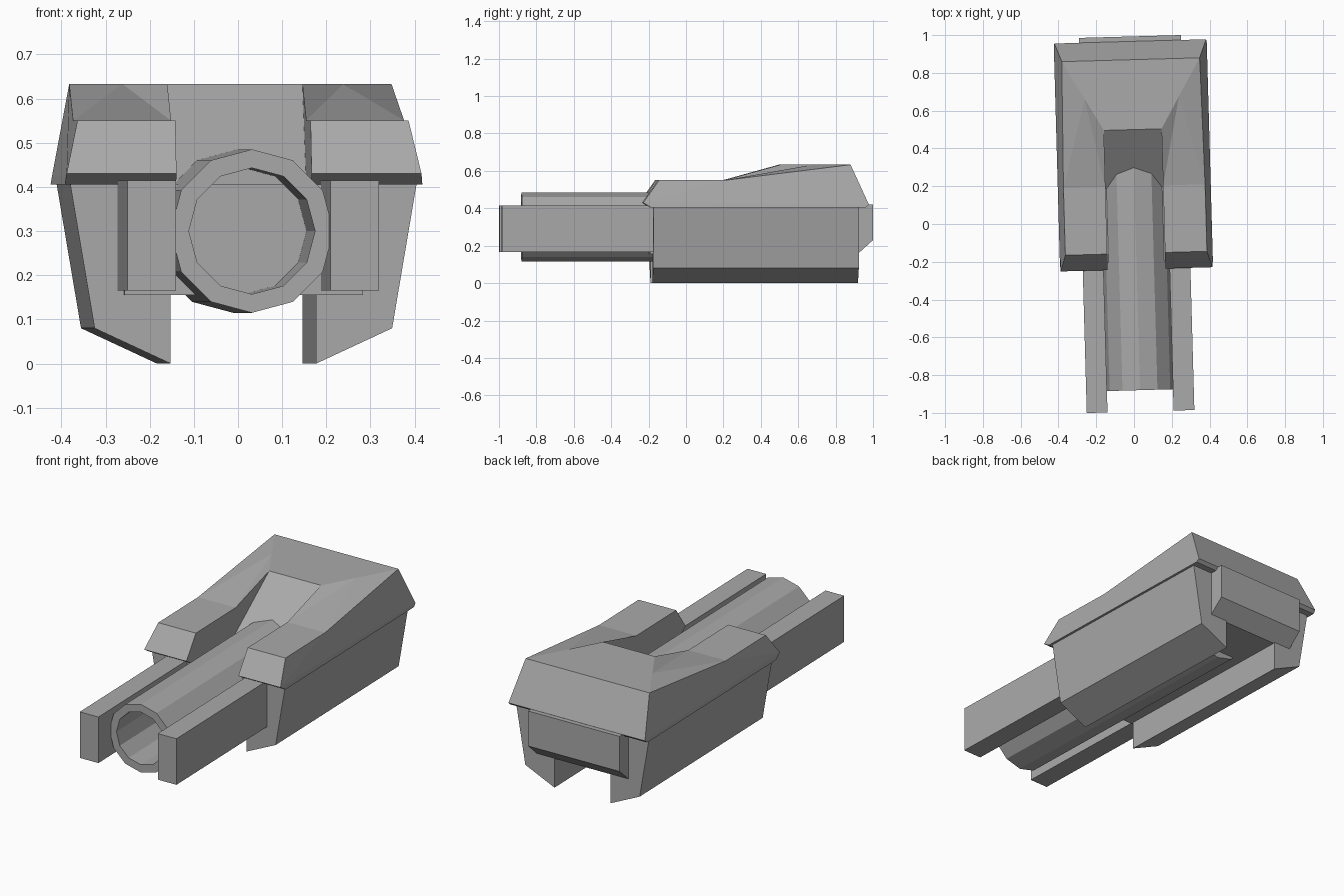
import bpy, bmesh, math

YAW = 0.028        # the whole model is turned slightly
SHIFT = 0.007

cube = bpy.data.objects.get("Cube")
if cube:
    bpy.data.objects.remove(cube, do_unlink=True)

grey = bpy.data.materials.new("plain grey")
grey.use_nodes = True
colour = (0.4, 0.4, 0.4, 1)
grey.diffuse_color = colour
grey.node_tree.nodes["Principled BSDF"].inputs["Base Color"].default_value = colour


def add_part(name, verts, faces, mirror=False):
    """Make a flat shaded part, optionally mirrored left to right."""
    bm = bmesh.new()
    vs = [bm.verts.new(v) for v in verts]
    for f in faces:
        bm.faces.new([vs[i] for i in f])
    bmesh.ops.recalc_face_normals(bm, faces=bm.faces)
    if mirror:
        geom = bm.verts[:] + bm.edges[:] + bm.faces[:]
        bmesh.ops.mirror(bm, geom=geom, axis='X', merge_dist=0.0005)
        bmesh.ops.recalc_face_normals(bm, faces=bm.faces)
    mesh = bpy.data.meshes.new(name)
    bm.to_mesh(mesh)
    bm.free()
    mesh.materials.append(grey)
    obj = bpy.data.objects.new(name, mesh)
    obj.rotation_euler.z = YAW
    obj.location.x = SHIFT
    bpy.context.collection.objects.link(obj)
    return obj


def loft(name, rings, caps=True):
    """Join equal sized rings of points into a skin."""
    n = len(rings[0])
    faces = [(r * n + i, r * n + (i + 1) % n, (r + 1) * n + (i + 1) % n, (r + 1) * n + i)
             for r in range(len(rings) - 1) for i in range(n)]
    if caps:
        faces += [tuple(range(n)), tuple(range((len(rings) - 1) * n, len(rings) * n))]
    return add_part(name, [p for ring in rings for p in ring], faces)


# Upper hull: two forward arms, a raised rear deck and a sloped notch
IN, OUT, DECK, ARM, BASE = 0.153, 0.375, 0.633, 0.55, 0.405
hull = {
    "arm_in": (IN, 0.2, ARM), "arm_out": (OUT, 0.2, ARM),
    "deck_back": (0.365, 0.87, DECK), "deck_mid": (0.25, 0.67, DECK), "deck_in": (IN, 0.5, DECK),
    "nose_out": (OUT, -0.155, ARM), "nose_in": (IN, -0.155, ARM),
    "tip_out": (0.402, -0.24, 0.43), "tip_in": (IN, -0.24, 0.43),
    "low_out": (0.405, -0.2, BASE), "low_in": (IN, -0.2, BASE),
    "rear_tip": (0.402, 0.967, 0.42), "rear_low": (0.405, 0.95, BASE),
    "mid_deck_back": (0, 0.87, DECK), "mid_deck": (0, 0.5, DECK),
    "mid_notch": (0, 0.19, BASE), "notch": (IN, 0.19, BASE),
    "mid_rear_tip": (0, 0.967, 0.42), "mid_rear_low": (0, 0.95, BASE),
}
hull_faces = [
    "arm_in nose_in nose_out arm_out", "arm_in deck_mid deck_in",
    "arm_in arm_out deck_mid", "arm_out deck_back deck_mid",
    "deck_in deck_mid deck_back mid_deck_back mid_deck",
    "low_in tip_in nose_in arm_in deck_in notch",
    "notch deck_in mid_deck mid_notch",
    "tip_in tip_out nose_out nose_in", "low_in low_out tip_out tip_in",
    "low_out rear_low rear_tip tip_out", "tip_out arm_out nose_out",
    "tip_out rear_tip deck_back arm_out",
    "rear_tip mid_rear_tip mid_deck_back deck_back",
    "rear_low mid_rear_low mid_rear_tip rear_tip",
    "low_in notch mid_notch mid_rear_low rear_low low_out",
]
order = list(hull)
add_part("upper_hull", list(hull.values()),
         [[order.index(k) for k in f.split()] for f in hull_faces], mirror=True)

# Side skirts and forward rails, one on each side
skirt = [(0.165, 0), (0.165, 0.405), (0.392, 0.405), (0.337, 0.08)]
rail = [(0.175, 0.165), (0.285, 0.165), (0.285, 0.415), (0.175, 0.415)]
for side, s in (("left", 1), ("right", -1)):
    loft(side + "_skirt", [[(s * x, y, z) for x, z in skirt] for y in (-0.185, 0.915)])
    loft(side + "_rail", [[(s * x, y, z) for x, z in rail] for y in (-0.993, -0.1)])

# Core block running through the hull, chamfered at the lower rear
core = [(-0.2, 0.155), (0.91, 0.155), (0.993, 0.23), (0.993, 0.42), (0.15, 0.405), (-0.2, 0.405)]
loft("core_block", [[(x, y, z) for y, z in core] for x in (-0.27, 0.27)])


# Barrel: twelve sided tube with a deep bore
def ring(radius, y):
    return [(radius * math.sin(i * math.pi / 6), y, 0.3 + radius * math.cos(i * math.pi / 6))
            for i in range(12)]


loft("barrel", [ring(0.185, 0.66), ring(0.185, -0.88), ring(0.143, -0.88), ring(0.143, -0.18)])
